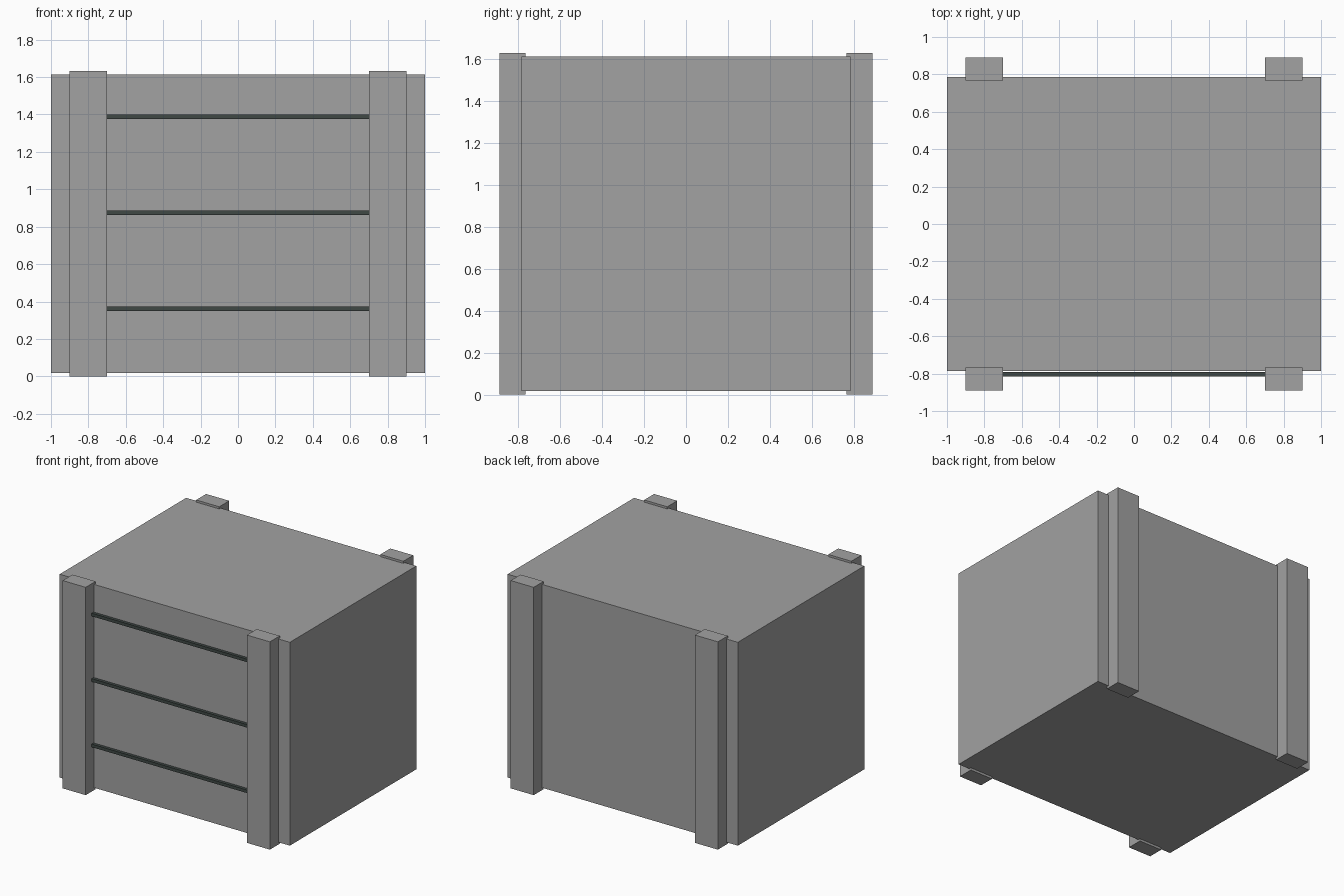
import bpy

if "Cube" in bpy.data.objects:
    bpy.data.objects.remove(bpy.data.objects["Cube"])


def material(name, rgb):
    m = bpy.data.materials.new(name)
    m.diffuse_color = (*rgb, 1.0)
    m.use_nodes = True
    m.node_tree.nodes["Principled BSDF"].inputs["Base Color"].default_value = m.diffuse_color
    return m


def box(name, lo, hi, mat):
    """Axis-aligned box between two corners."""
    centre = [(a + b) / 2 for a, b in zip(lo, hi)]
    bpy.ops.mesh.primitive_cube_add(size=1, location=centre)
    ob = bpy.context.object
    ob.name = name
    ob.scale = [b - a for a, b in zip(lo, hi)]
    bpy.ops.object.transform_apply(location=False, rotation=False, scale=True)
    ob.data.materials.append(mat)
    return ob


grey = material("mid grey", (0.36, 0.36, 0.36))
dark = material("dark green grey", (0.05, 0.065, 0.06))

# Main body, raised slightly off the ground
box("crate_body", (-1, -0.785, 0.018), (1, 0.785, 1.615), grey)

# Four upright posts, sunk a little into the front and back faces
for side, sx in (("left", -1), ("right", 1)):
    for end, sy in (("front", -1), ("back", 1)):
        xs = sorted((sx * 0.70, sx * 0.90))
        ys = sorted((sy * 0.767, sy * 0.89))
        box(f"{end}_{side}_post", (xs[0], ys[0], 0), (xs[1], ys[1], 1.632), grey)

# Three thin bars across the front, between the posts
for i, z in enumerate((0.361, 0.875, 1.389)):
    box(f"front_bar_{i + 1}", (-0.71, -0.816, z - 0.012), (0.71, -0.792, z + 0.012), dark)
